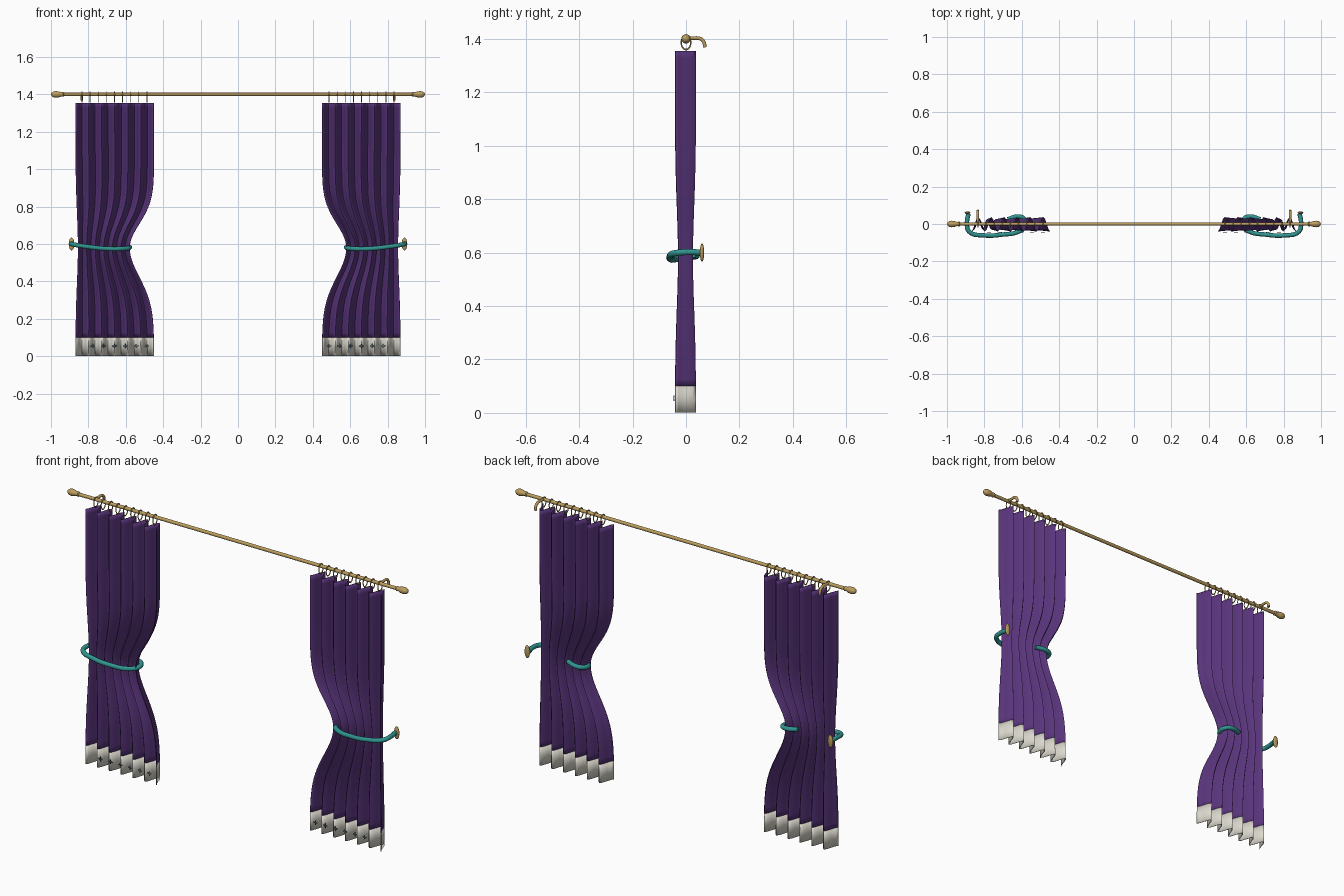
import bpy, bmesh, math
from mathutils import Vector, Matrix

if "Cube" in bpy.data.objects:
    bpy.data.objects.remove(bpy.data.objects["Cube"])


def material(name, rgb):
    m = bpy.data.materials.new(name)
    m.diffuse_color = (*rgb, 1)
    m.use_nodes = True
    m.node_tree.nodes["Principled BSDF"].inputs["Base Color"].default_value = m.diffuse_color
    return m


PURPLE = material("purple_cloth", (0.10, 0.035, 0.20))
CREAM = material("cream_hem", (0.72, 0.70, 0.62))
BRASS = material("brass", (0.50, 0.34, 0.11))
TEAL = material("teal_cord", (0.03, 0.30, 0.28))
DARK = material("dark_motif", (0.03, 0.10, 0.14))


def finish(ob, mat, angle=40):
    ob.data.materials.append(mat)
    bpy.ops.object.select_all(action='DESELECT')
    ob.select_set(True)
    bpy.context.view_layer.objects.active = ob
    bpy.ops.object.shade_smooth_by_angle(angle=math.radians(angle))
    return ob


def mesh_object(name, bm, mat, angle=40):
    me = bpy.data.meshes.new(name)
    bm.to_mesh(me)
    bm.free()
    ob = bpy.data.objects.new(name, me)
    bpy.context.collection.objects.link(ob)
    return finish(ob, mat, angle)


def tube(name, pts, radius, mat):
    cu = bpy.data.curves.new(name, 'CURVE')
    cu.dimensions = '3D'
    cu.bevel_depth = radius
    cu.bevel_resolution = 3
    cu.use_fill_caps = True
    cu.resolution_u = 6
    sp = cu.splines.new('BEZIER')
    sp.bezier_points.add(len(pts) - 1)
    for b, p in zip(sp.bezier_points, pts):
        b.co = p
        b.handle_left_type = b.handle_right_type = 'AUTO'
    ob = bpy.data.objects.new(name, cu)
    bpy.context.collection.objects.link(ob)
    bpy.ops.object.select_all(action='DESELECT')
    ob.select_set(True)
    bpy.context.view_layer.objects.active = ob
    bpy.ops.object.convert(target='MESH')
    return finish(bpy.context.object, mat)


def lathe_x(name, profile, mat, segs=16):
    # profile of (x, radius) spun around the rod axis
    bm = bmesh.new()
    vs = [bm.verts.new((x, 0, 1.4 + r)) for x, r in profile]
    es = [bm.edges.new(p) for p in zip(vs, vs[1:])]
    bmesh.ops.spin(bm, geom=vs + es, cent=(0, 0, 1.4), axis=(1, 0, 0),
                   angle=2 * math.pi, steps=segs)
    bmesh.ops.remove_doubles(bm, verts=bm.verts, dist=1e-4)
    bmesh.ops.recalc_face_normals(bm, faces=bm.faces)
    return mesh_object(name, bm, mat)


FOLDS, SAMPLES = 6, 8


def cloth_point(s, u, z):
    # u runs from outer edge (0) to inner edge (1); pinched near z = 0.58
    d = z - 0.58
    pinch = math.exp(-(d / (0.18 if d > 0 else 0.22)) ** 2)
    slim = math.exp(-(d / 0.27) ** 2)
    outer, inner = 0.868 - 0.013 * slim, 0.45 + 0.13 * pinch
    y = -0.038 * (1 - 0.3 * slim) * math.cos(2 * math.pi * FOLDS * u)
    return Vector((s * (outer + (inner - outer) * u), y - 0.002, z))


def cloth(name, s, z0, z1, rows, mat):
    n = FOLDS * SAMPLES
    bm = bmesh.new()
    grid = [[bm.verts.new(cloth_point(s, i / n, z0 + (z1 - z0) * j / rows))
             for i in range(n + 1)] for j in range(rows + 1)]
    for j in range(rows):
        for i in range(n):
            bm.faces.new((grid[j][i], grid[j][i + 1], grid[j + 1][i + 1], grid[j + 1][i]))
    bmesh.ops.recalc_face_normals(bm, faces=bm.faces)
    ob = mesh_object(name, bm, mat)
    mod = ob.modifiers.new("thickness", 'SOLIDIFY')
    mod.thickness = 0.003
    mod.offset = 0


# rod with slim tapered finials
lathe_x("curtain_rod", [(-0.95, 0), (-0.95, 0.009), (0.95, 0.009), (0.95, 0)], BRASS)

for s, side in ((-1, "left"), (1, "right")):
    lathe_x(side + "_finial", [(s * x, r) for x, r in (
        (0.93, 0.009), (0.935, 0.013), (0.945, 0.011), (0.96, 0.016), (0.975, 0.0175),
        (0.988, 0.015), (0.996, 0.009), (1.0, 0))], BRASS)

    # pleated panel and hem band
    cloth(side + "_curtain", s, 0.1, 1.355, 48, PURPLE)
    cloth(side + "_hem", s, 0.002, 0.1, 2, CREAM)

    # rod rings
    for i in range(9):
        bpy.ops.mesh.primitive_torus_add(
            major_radius=0.018, minor_radius=0.0025, major_segments=20, minor_segments=6,
            location=(s * (0.487 + 0.0434 * i), 0, 1.386), rotation=(0, math.pi / 2, 0))
        ring = bpy.context.object
        ring.name = side + "_ring"
        ring.scale = (1.45, 1, 1)
        finish(ring, BRASS)

    # wall bracket hook
    x = s * 0.835
    tube(side + "_bracket", [(x, -0.004, 1.4), (x, 0.03, 1.403), (x, 0.055, 1.4),
                             (x, 0.067, 1.388), (x, 0.07, 1.368)], 0.007, BRASS)

    # tieback cord around the waist
    tube(side + "_tieback", [(s * a, b, c) for a, b, c in (
        (0.885, 0.055, 0.6), (0.893, 0.01, 0.602), (0.882, -0.04, 0.598), (0.80, -0.061, 0.585),
        (0.70, -0.056, 0.575), (0.62, -0.042, 0.575), (0.58, -0.01, 0.58),
        (0.588, 0.028, 0.585), (0.62, 0.04, 0.588), (0.675, 0.025, 0.592))], 0.012, TEAL)

    # holdback plate
    bpy.ops.mesh.primitive_uv_sphere_add(segments=20, ring_count=12, radius=1,
                                         location=(s * 0.89, 0.06, 0.6))
    plate = bpy.context.object
    plate.name = side + "_holdback"
    plate.scale = (0.015, 0.008, 0.034)
    finish(plate, BRASS)

    # small four-petal motifs on the hem
    for i in range(6):
        bm = bmesh.new()
        for k in range(4):
            a = k * math.pi / 2
            bmesh.ops.create_icosphere(
                bm, subdivisions=1, radius=1,
                matrix=Matrix.Translation((s * (0.487 + 0.0577 * i) + 0.007 * math.cos(a),
                                           -0.045, 0.055 + 0.007 * math.sin(a)))
                @ Matrix.Rotation(-a, 4, 'Y') @ Matrix.Diagonal((0.006, 0.0015, 0.0035, 1)))
        mesh_object(side + "_hem_motif", bm, DARK)
